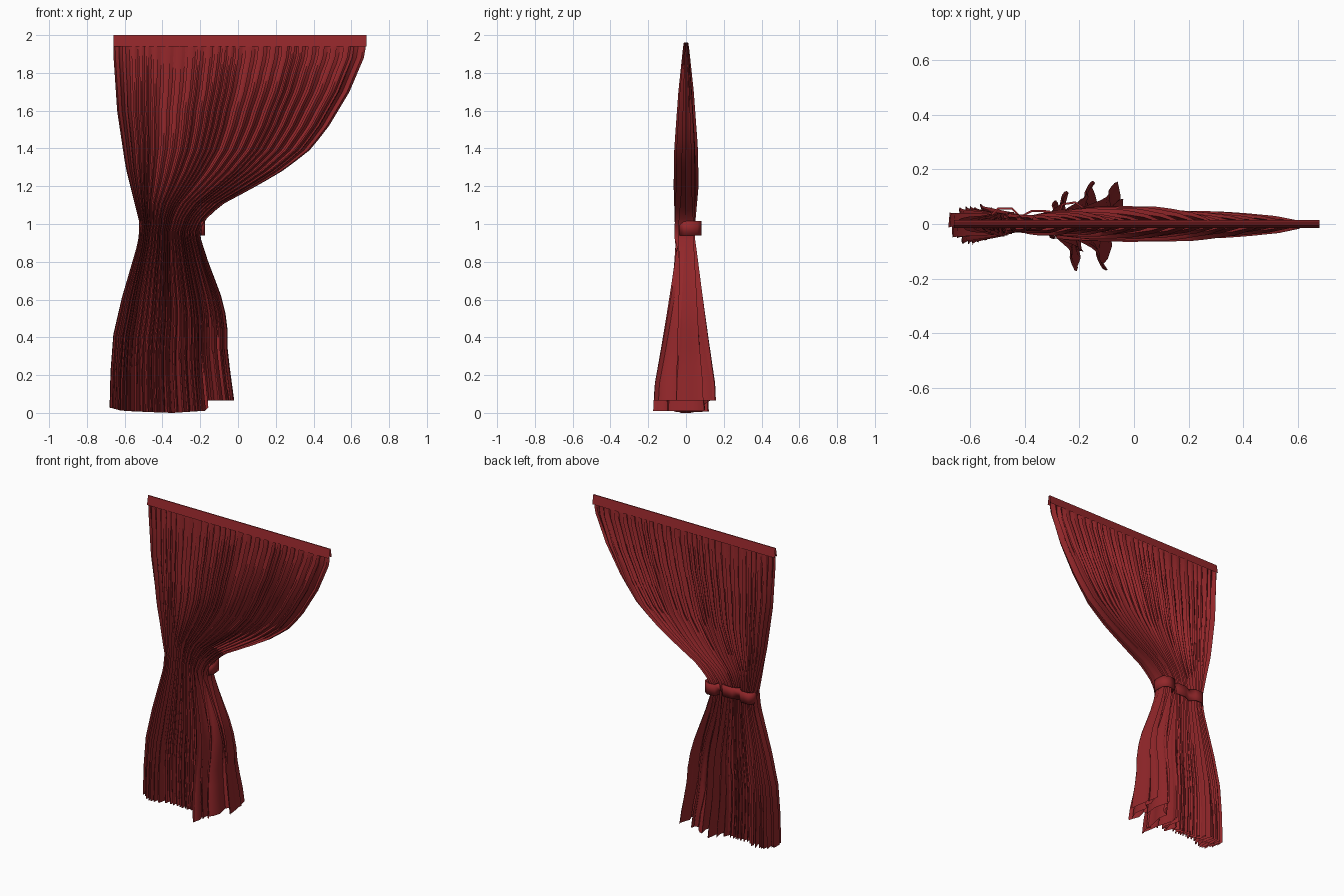
import bpy, bmesh, math, random

if "Cube" in bpy.data.objects:
    bpy.data.objects.remove(bpy.data.objects["Cube"])

random.seed(4)
TAU = 2 * math.pi


def lerp(pts, t):
    """Piecewise linear lookup in [(key, value), ...]."""
    if t <= pts[0][0]:
        return pts[0][1]
    for (a, va), (b, vb) in zip(pts, pts[1:]):
        if t <= b:
            return va + (vb - va) * (t - a) / (b - a)
    return pts[-1][1]


red = bpy.data.materials.new("red_cloth")
red.diffuse_color = (0.29, 0.02, 0.023, 1)
red.use_nodes = True
red.node_tree.nodes["Principled BSDF"].inputs["Base Color"].default_value = red.diffuse_color


def grid_object(name, rows, angle=50):
    """Skin a list of equally long point rows."""
    bm = bmesh.new()
    vs = [[bm.verts.new(p) for p in row] for row in rows]
    for r0, r1 in zip(vs, vs[1:]):
        for i in range(len(r0) - 1):
            bm.faces.new((r0[i], r1[i], r1[i + 1], r0[i + 1]))
    me = bpy.data.meshes.new(name)
    bm.to_mesh(me)
    bm.free()
    ob = bpy.data.objects.new(name, me)
    bpy.context.collection.objects.link(ob)
    me.materials.append(red)
    bpy.ops.object.select_all(action='DESELECT')
    ob.select_set(True)
    bpy.context.view_layer.objects.active = ob
    bpy.ops.object.shade_smooth_by_angle(angle=math.radians(angle))
    return ob


# Outline and depth of the hanging cloth
left = [(0, -.68), (.2, -.675), (.4, -.66), (.6, -.615), (.9, -.53), (1, -.52),
        (1.3, -.595), (1.6, -.64), (1.9, -.66)]
right = [(0, -.02), (.28, -.055), (.45, -.055), (.6, -.09), (.8, -.16), (.95, -.205),
         (1.02, -.175), (1.1, -.09), (1.18, .06), (1.27, .22), (1.38, .37),
         (1.5, .47), (1.7, .59), (1.9, .675)]
bottom_amp = [(0, .05), (.08, .08), (.22, .085), (.3, .035), (.55, .035), (.62, .1), (.7, .17), (.92, .17), (1, .1)]
waist_amp = [(0, .045), (.25, .05), (.35, .028), (.6, .03), (.75, .06), (1, .06)]
upper_amp = [(0, .035), (.3, .04), (.5, .055), (.7, .068), (.93, .065), (1, .03)]
taper = [(1.2, 1), (1.4, .95), (1.7, .62), (1.93, .25), (2, .08)]
hem = [(0, .028), (.1, .012), (.3, .005), (.5, 0), (.77, .012), (.79, .065), (1, .065)]

# Uneven pleats
FOLDS, SEG = 27, 8
widths = [random.uniform(.6, 1.4) for _ in range(FOLDS)]
total = sum(widths)
cols = []
u = 0
for w in widths:
    front, back = random.uniform(.65, 1), random.uniform(.65, 1)
    drift = random.uniform(-.5, .5)
    for s in range(SEG):
        ph = TAU * s / SEG
        cols.append((u + w / total * s / SEG, ph, front if s >= SEG / 2 else back, w / total, drift))
    u += w / total
cols.append((1, 0, .8, widths[-1] / total, 0))

levels = [0, .1, .2, .3, .4, .5, .6, .7, .8, .87, .92, .96, 1, 1.03, 1.07, 1.11, 1.15,
          1.19, 1.23, 1.28, 1.33, 1.39, 1.45, 1.52, 1.6, 1.7, 1.8, 1.88, 1.93, 1.96]
curtain = []
for z in levels:
    row = []
    x0, x1 = lerp(left, z), lerp(right, z)
    low = max(0, min(1, (.92 - z) / .85))
    high = max(0, min(1, (z - 1) / .2))
    for u, ph, k, w, drift in cols:
        amp = lerp(waist_amp, u)
        amp += (lerp(bottom_amp, u) - amp) * low
        amp += (lerp(upper_amp, u) - amp) * high
        amp *= lerp(taper, z)
        y = k * math.sin(ph + drift * low)
        # broad loose folds in the gathered lower right
        loose = low ** .6 * max(0, min(1, (u - .6) / .12))
        y = y * (1 - .75 * loose) + .85 * loose * math.sin((u - .6) * TAU * 6.5)
        swing = .5 * math.sin(2 * ph) * w * (x1 - x0) * .75
        edge = min(1, u * 12, (1 - u) * 12)
        x = x0 + (x1 - x0) * u + swing * edge
        row.append((x, amp * y, z + lerp(hem, u) * max(0, 1 - z / .9)))
    curtain.append(row)
grid_object("curtain_cloth", curtain)

# Flat header strip, folded over along its top edge
header = [[(-.66, y, z), (.68, y, z)] for y, z in
          [(-.014, 1.94), (-.003, 2), (.003, 2), (.014, 1.94)]]
grid_object("header_strip", header, 30)

# Tieback running round the back of the three bunches
path = [(-.515, -.02), (-.525, .035), (-.5, .06), (-.445, .06), (-.415, .03), (-.375, .052),
        (-.31, .05), (-.28, .028), (-.265, .075), (-.215, .083), (-.18, .06), (-.175, -.01), (-.19, -.035)]
band = [[(x, y, z) for x, y in path] for z in (.94, 1.015)]
tie = grid_object("tieback_band", band)
thick = tie.modifiers.new("thickness", 'SOLIDIFY')
thick.thickness = .008
